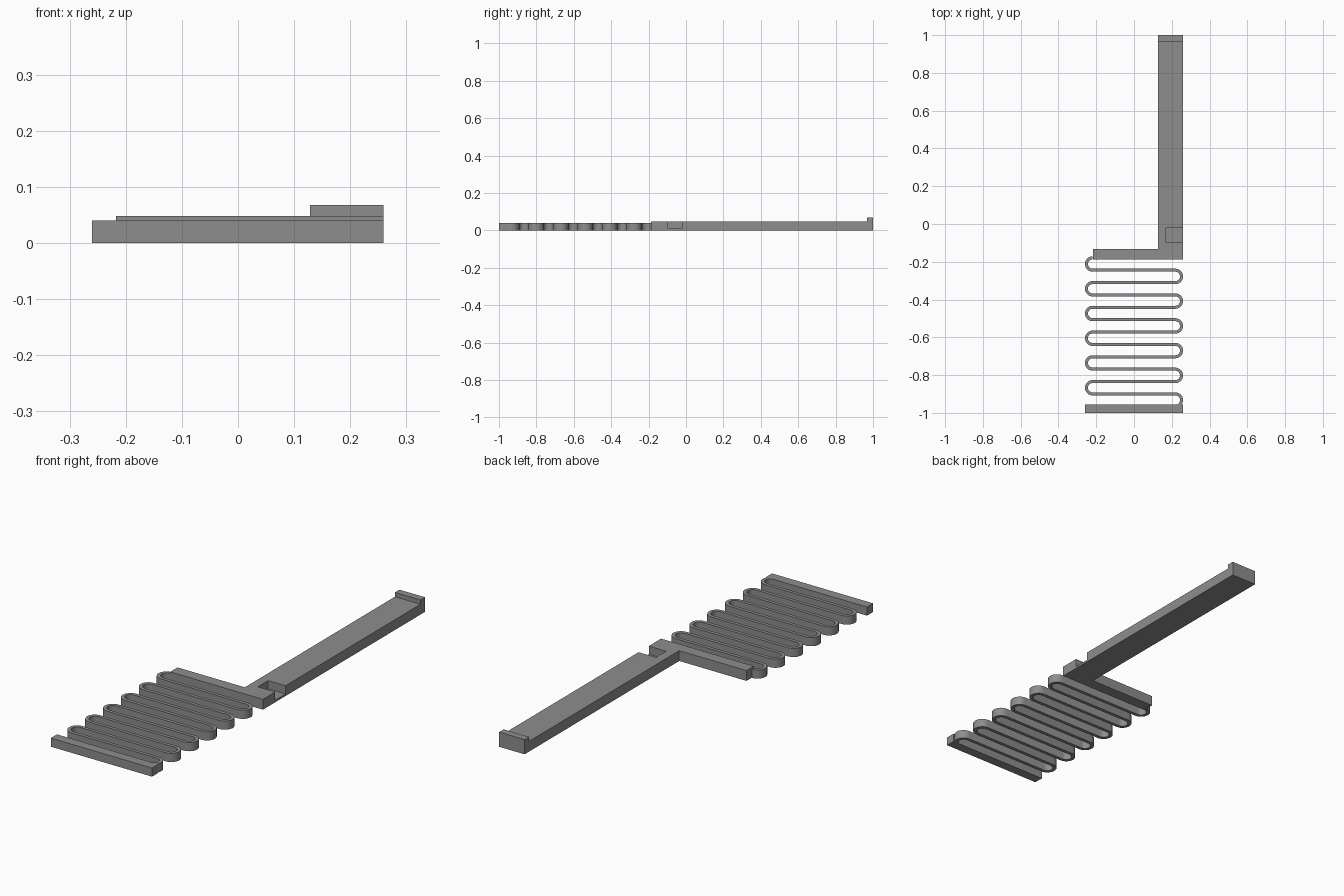
import bpy, bmesh, math
from mathutils import Vector

if "Cube" in bpy.data.objects:
    bpy.data.objects.remove(bpy.data.objects["Cube"])

grey = bpy.data.materials.new("plain grey")
grey.diffuse_color = (0.27, 0.27, 0.27, 1)
grey.use_nodes = True
grey.node_tree.nodes["Principled BSDF"].inputs["Base Color"].default_value = grey.diffuse_color


def prism(name, outline, offset):
    """Extrude a closed outline of 3D points along offset."""
    bm = bmesh.new()
    face = bm.faces.new([bm.verts.new(p) for p in outline])
    moved = bmesh.ops.extrude_face_region(bm, geom=[face], use_keep_orig=True)["geom"]
    bmesh.ops.translate(bm, vec=offset, verts=[v for v in moved if isinstance(v, bmesh.types.BMVert)])
    bmesh.ops.recalc_face_normals(bm, faces=bm.faces)
    mesh = bpy.data.meshes.new(name)
    bm.to_mesh(mesh)
    bm.free()
    mesh.materials.append(grey)
    obj = bpy.data.objects.new(name, mesh)
    bpy.context.collection.objects.link(obj)
    return obj


def box(name, x0, x1, y0, y1, z0, z1):
    return prism(name, [(x0, y0, z0), (x1, y0, z0), (x1, y1, z0), (x0, y1, z0)], (0, 0, z1 - z0))


# Long arm with a raised lip at its back end
side = [(-0.187, 0), (1, 0), (1, 0.068), (0.967, 0.068), (0.967, 0.048), (-0.187, 0.048)]
arm = prism("long_arm", [(0.128, y, z) for y, z in side], (0.131, 0, 0))

# Notch open to the top and the right side of the arm
cutter = box("notch_cutter", 0.17, 0.3, -0.097, -0.022, 0.01, 0.1)
cutter.hide_render = True
cutter.hide_viewport = True
cut = arm.modifiers.new("notch", 'BOOLEAN')
cut.operation = 'DIFFERENCE'
cut.solver = 'EXACT'
cut.object = cutter

# Bars that hold the two ends of the spring
box("cross_bar", -0.217, 0.128, -0.187, -0.133, 0, 0.048)
box("end_bar", -0.26, 0.259, -1, -0.955, 0, 0.04)

# Serpentine flat spring: runs joined by half circles, alternating left and right
HALF, PITCH, START, TURNS, STEPS = 0.219, 0.0655, -0.179, 12, 14
radius, thick = PITCH / 2, 0.016
path = []   # (centre point, sideways direction)
for i in range(TURNS):
    sx = -1 if i % 2 == 0 else 1
    centre = Vector((sx * HALF, START - PITCH * (i + 0.5), 0))
    for k in range(STEPS + 1):
        a = math.pi * k / STEPS
        out = Vector((sx * math.sin(a), math.cos(a), 0))
        point = centre + out * radius
        if point.y < -0.963:      # the last turn ends inside the end bar
            break
        path.append((point, out * sx))
left = [p + n * thick / 2 for p, n in path]
right = [p - n * thick / 2 for p, n in path]
spring = prism("serpentine_spring", left + right[::-1], (0, 0, 0.04))

# Smooth the turns while keeping the rims sharp
bpy.ops.object.select_all(action='DESELECT')
spring.select_set(True)
bpy.context.view_layer.objects.active = spring
bpy.ops.object.shade_smooth_by_angle(angle=math.radians(30))
